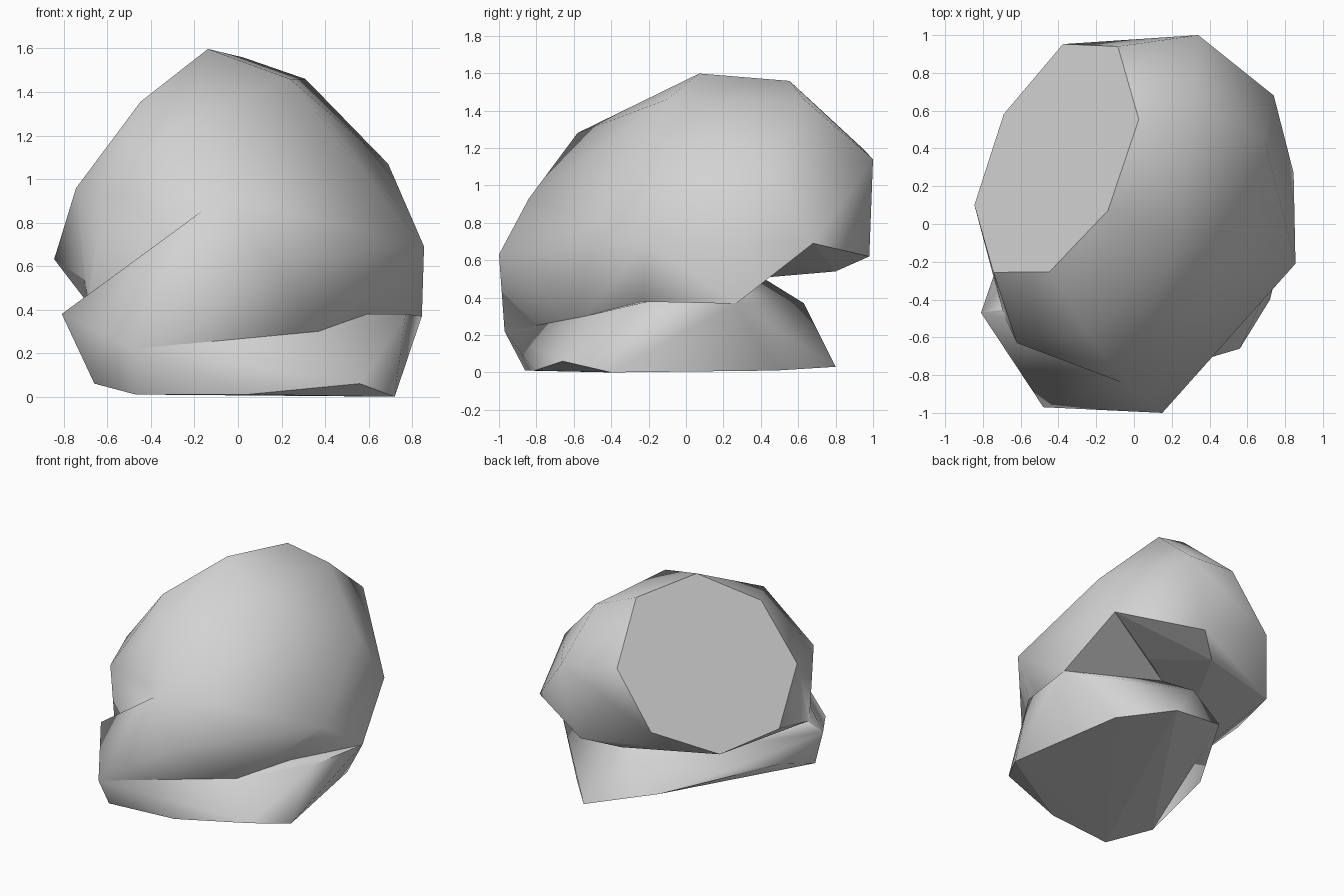
import bpy
import bmesh
import math
from mathutils import Vector

default_cube = bpy.data.objects.get("Cube")
if default_cube:
    bpy.data.objects.remove(default_cube, do_unlink=True)

# Single stone colour
stone = bpy.data.materials.new("light_grey_stone")
stone.use_nodes = True
stone_colour = (0.65, 0.65, 0.65, 1)
stone.diffuse_color = stone_colour
stone.node_tree.nodes["Principled BSDF"].inputs["Base Color"].default_value = stone_colour

end_normal = Vector((-.764, .305, .568)).normalized()


def flatten(points, normal):
    """Press a ring of points onto one plane through their middle."""
    vectors = [Vector(p) for p in points]
    middle = sum(vectors, Vector()) / len(vectors)
    return [p - normal * normal.dot(p - middle) for p in vectors]


def make_lobe(name, *rings):
    """Wrap rings of points in a tight faceted skin."""
    bm = bmesh.new()
    for ring in rings:
        for point in ring:
            bm.verts.new(point)
    bmesh.ops.convex_hull(bm, input=bm.verts[:])
    loose = [v for v in bm.verts if not v.link_faces]
    bmesh.ops.delete(bm, geom=loose, context="VERTS")
    bmesh.ops.dissolve_limit(bm, angle_limit=math.radians(1),
                             verts=bm.verts[:], edges=bm.edges[:])
    bmesh.ops.recalc_face_normals(bm, faces=bm.faces[:])
    mesh = bpy.data.meshes.new(name)
    bm.to_mesh(mesh)
    bm.free()
    mesh.materials.append(stone)
    obj = bpy.data.objects.new(name, mesh)
    bpy.context.collection.objects.link(obj)
    return obj


# Flat eight-sided end that leans back and up
upper_end = flatten([
    (-.37, .95, .8), (-.11, .95, 1.22), (.01, .56, 1.57), (-.06, .04, 1.54),
    (-.48, -.24, 1.38), (-.76, -.25, .97), (-.87, .11, .65), (-.66, .57, .56),
], end_normal)

# Ring just behind the upper end
shoulder = [
    (.19, .98, .62), (.34, 1, 1.14), (.31, .63, 1.46), (.24, -.1, 1.46),
    (-.24, -.58, 1.28), (-.62, -.63, .92), (-.69, -.48, .43), (-.02, .8, .54),
]

# Outside of the bend, shared between the lobes
outer_back = [(.74, .68, .69), (.69, .45, 1.07)]
side_top, side_low = (.855, -.21, .69), (.845, .27, .37)
front_fold = (-.06, -.84, .93)
notch_floor = (.1, .42, .5)

# Widest ring of the lower lobe, the groove beneath it and the ridge beside it
brow = (.15, -1, .63)
belly = [(-.48, -.97, .22), (-.81, -.47, .38), (0, .63, .37), side_low]
groove = (.37, -.54, .3)
ridge = (.77, -.2, .38)

# Lower end on the ground
lower_end = [
    (.29, .8, .03), (.57, .48, .01), (.72, -.4, 0), (.56, -.66, .06),
    (.04, -.81, .01), (-.47, -.86, .01), (-.66, -.59, .06),
    (-.69, -.12, .24), (-.47, .2, .25), (-.22, .64, .18),
]

bent_body = make_lobe("bent_body", upper_end, shoulder, outer_back,
                      [side_top, front_fold])
lobes = [
    make_lobe("side_web", outer_back, [side_top, side_low, notch_floor]),
    make_lobe("middle_lobe", belly, [brow, side_top, front_fold, groove, notch_floor]),
    make_lobe("foot_lobe", belly, lower_end, [groove, ridge]),
]

# Fuse the lobes into one skin, keeping the folds between them
for lobe in lobes:
    fuse = bent_body.modifiers.new("fuse", "BOOLEAN")
    fuse.operation = "UNION"
    fuse.solver = "EXACT"
    fuse.object = lobe
bpy.context.view_layer.update()
graph = bpy.context.evaluated_depsgraph_get()
fused = bpy.data.meshes.new_from_object(bent_body.evaluated_get(graph))
bent_body.modifiers.clear()
bent_body.data = fused
for lobe in lobes:
    bpy.data.objects.remove(lobe, do_unlink=True)

bm = bmesh.new()
bm.from_mesh(fused)
bmesh.ops.remove_doubles(bm, verts=bm.verts[:], dist=0.005)
bm.to_mesh(fused)
bm.free()
fused.materials.clear()
fused.materials.append(stone)
for face in fused.polygons:
    face.material_index = 0

# Soft sides, crisp ends
bpy.ops.object.select_all(action="DESELECT")
bent_body.select_set(True)
bpy.context.view_layer.objects.active = bent_body
bpy.ops.object.shade_smooth_by_angle(angle=math.radians(75))
for face in fused.polygons:
    if face.normal.dot(end_normal) > .995 or face.normal.z < -.9:
        face.use_smooth = False
